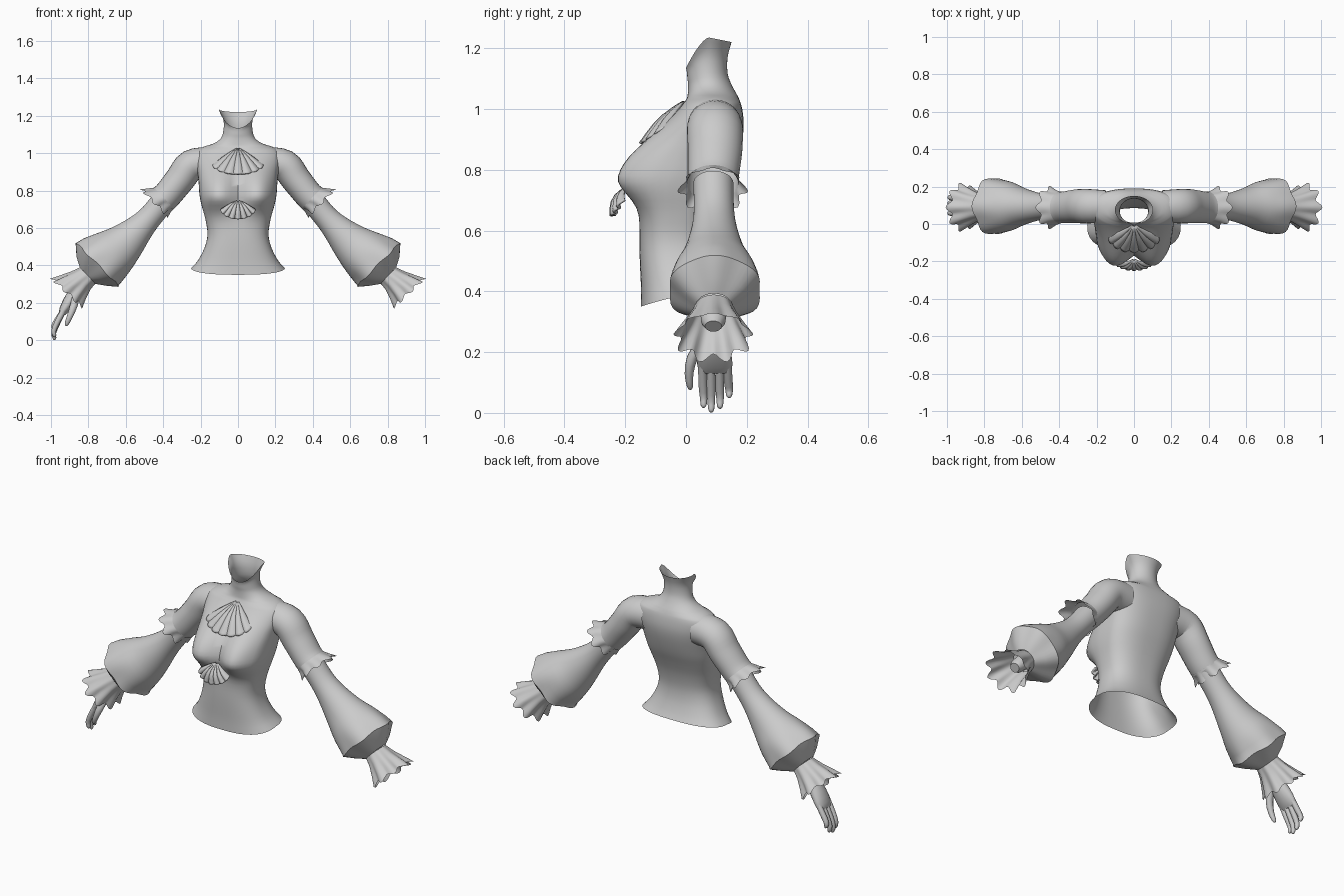
import bpy, bmesh, math
from mathutils import Vector

if "Cube" in bpy.data.objects:
    bpy.data.objects.remove(bpy.data.objects["Cube"])

mat = bpy.data.materials.new("plain_grey")
mat.diffuse_color = (0.6, 0.6, 0.6, 1)
mat.use_nodes = True
mat.node_tree.nodes["Principled BSDF"].inputs["Base Color"].default_value = mat.diffuse_color


def finish(name, bm, mirror=False, angle=50, solid=0):
    bmesh.ops.recalc_face_normals(bm, faces=bm.faces)
    me = bpy.data.meshes.new(name)
    bm.to_mesh(me)
    bm.free()
    me.materials.append(mat)
    ob = bpy.data.objects.new(name, me)
    bpy.context.collection.objects.link(ob)
    bpy.ops.object.select_all(action='DESELECT')
    ob.select_set(True)
    bpy.context.view_layer.objects.active = ob
    bpy.ops.object.shade_smooth_by_angle(angle=math.radians(angle))
    if solid:
        m = ob.modifiers.new("thickness", 'SOLIDIFY')
        m.thickness = solid
        m.offset = 0
    if mirror:
        m = ob.modifiers.new("mirror", 'MIRROR')
        m.use_mirror_merge = False
    return ob


def smooth_rows(rows, n):
    """Catmull-Rom interpolation of profile rows, n steps per span."""
    out = []
    for i in range(len(rows) - 1):
        p0, p1, p2, p3 = (rows[max(0, min(len(rows) - 1, i + k))] for k in (-1, 0, 1, 2))
        for s in range(n):
            t = s / n
            out.append([0.5 * (2 * b + (c - a) * t + (2 * a - 5 * b + 4 * c - d) * t * t
                               + (3 * b - a - 3 * c + d) * t ** 3)
                        for a, b, c, d in zip(p0, p1, p2, p3)])
    out.append(list(rows[-1]))
    return out


def loft(bm, rings, closed=True, cap_start=False, cap_end=False):
    vs = [[bm.verts.new(p) for p in r] for r in rings]
    n = len(vs[0])
    for a, b in zip(vs, vs[1:]):
        for i in range(n if closed else n - 1):
            j = (i + 1) % n
            bm.faces.new((a[i], a[j], b[j], b[i]))
    if cap_start:
        bm.faces.new(vs[0][::-1])
    if cap_end:
        bm.faces.new(vs[-1])


def tube(bm, rows, n=20, side=1, axis=None, waves=0, caps=(False, False)):
    """Rows are x, z, in-plane radius, depth radius, y, ruffle height."""
    rings = []
    for i, r in enumerate(rows):
        x, z, rn, ry, y, ruf = (list(r) + [0])[:6]
        a, b = rows[max(0, i - 1)], rows[min(len(rows) - 1, i + 1)]
        t = Vector(axis) if axis else Vector((b[0] - a[0], 0, b[1] - a[1]))
        t.normalize()
        nrm = Vector((-t.z, 0, t.x))
        ring = []
        for k in range(n):
            th = 2 * math.pi * k / n
            w = ruf * math.cos(waves * th)
            p = (Vector((x, y, z)) + nrm * (rn + w) * math.cos(th)
                 + Vector((0, 1, 0)) * (ry + w) * math.sin(th) + t * w * 0.7)
            p.x *= side
            ring.append(p)
        rings.append(ring)
    loft(bm, rings, True, *caps)


# Bodice and neck: z, half width, front y, back y, front dip
profile = [
    (.385, .25, -.148, .13, .035), (.43, .212, -.148, .11, .02), (.50, .177, -.152, .09, 0),
    (.57, .163, -.153, .085, 0), (.65, .175, -.150, .10, 0), (.72, .192, -.140, .125, 0),
    (.78, .202, -.125, .150, 0), (.84, .207, -.105, .17, 0), (.90, .215, -.075, .185, 0),
    (.95, .225, -.045, .19, 0), (1.0, .225, -.012, .185, 0), (1.032, .19, .005, .175, 0),
    (1.052, .13, .008, .165, 0), (1.08, .092, .008, .15, 0), (1.12, .078, .005, .137, .02),
    (1.18, .078, .003, .137, .06), (1.235, .102, 0, .15, .10)]
rings = []
for z, hw, yf, yb, dip in smooth_rows(profile, 3):
    ring = []
    q = .78 if z < 1.03 else 1
    for k in range(56):
        th = 2 * math.pi * k / 56
        c, s = math.cos(th), math.sin(th)
        x = hw * math.copysign(abs(c) ** q, c)
        y = (yf + yb) / 2 + (yb - yf) / 2 * math.copysign(abs(s) ** q, s)
        front = max(0, -s)
        if s < 0:  # bust fullness
            dz = (z - .78) / (.11 if z > .78 else .06)
            dx = (abs(x) - .105) / .075
            bump = math.exp(-(dz * dz + dx * dx) / 2)
            y -= .108 * bump * min(1, front * 2.5)
            x *= 1 + .06 * bump
        if z < .5:
            zz = z - dip * front + dip * .4 * max(0, s)
        else:
            zz = z - dip * front ** 1.5 - dip * .15 * max(0, s)
        ring.append((x, y, zz))
    rings.append(ring)
bm = bmesh.new()
loft(bm, rings)
finish("bodice", bm, angle=60)

# Upper sleeves
bm = bmesh.new()
tube(bm, smooth_rows([(.15, .948, .085, .085, .095), (.25, .935, .084, .092, .095),
                      (.31, .86, .080, .09, .095), (.37, .785, .077, .085, .09),
                      (.40, .755, .078, .084, .088)], 4), n=28)
finish("upper_sleeve", bm, mirror=True, angle=60)

# Elbow frills
AX = (.71, 0, -.70)
bm = bmesh.new()
tube(bm, [(.395, .76, .078, .084, .088, 0), (.42, .75, .085, .09, .088, .004),
          (.447, .735, .096, .105, .088, .011)], n=64, axis=AX, waves=8)
finish("elbow_frill", bm, mirror=True)

# Bell-shaped lower sleeves, gathered at the wrist
bm = bmesh.new()
bell = smooth_rows([(.39, .755, .066, .066, .09, 0), (.46, .67, .064, .066, .092, 0),
                    (.52, .605, .076, .075, .093, 0), (.60, .525, .107, .10, .094, 0),
                    (.67, .465, .135, .132, .095, .001), (.75, .405, .158, .153, .095, .006)], 3)
tube(bm, bell + [(.78, .37, .11, .105, .094, .003), (.805, .347, .062, .062, .092, 0)],
     n=48, waves=6)
finish("bell_sleeve", bm, mirror=True, angle=45)

# Wrist frills
WX = (.68, 0, -.73)
bm = bmesh.new()
tube(bm, [(.803, .348, .06, .062, .092, 0), (.84, .318, .07, .077, .091, .003),
          (.88, .283, .09, .10, .09, .008), (.912, .252, .108, .12, .09, .013)],
     n=72, axis=WX, waves=9)
finish("wrist_frill", bm, mirror=True)

# Closed wrist stubs inside the frills
bm = bmesh.new()
tube(bm, [(.80, .35, .042, .045, .09), (.85, .30, .036, .04, .09), (.865, .285, .025, .028, .09)],
     n=16, caps=(False, True))
finish("wrist", bm, mirror=True)

# Hand on one side only
bm = bmesh.new()
tube(bm, smooth_rows([(.83, .32, .03, .036, .09), (.865, .265, .034, .042, .09),
                      (.90, .21, .034, .054, .092), (.932, .16, .025, .058, .095),
                      (.945, .135, .014, .052, .095)], 2), n=16, side=-1, caps=(True, True))
for y0, y1, tip in ((.053, .058, .018), (.082, .083, .003), (.110, .112, .015), (.136, .142, .05)):
    L = .15 - tip
    tube(bm, smooth_rows([(.93, .165, .015, .014, y0), (.967, tip + L * .58, .015, .015, (y0 + y1) / 2),
                          (.985, tip + L * .25, .013, .013, y1), (.981, tip + .008, .010, .010, y1),
                          (.978, tip, .004, .004, y1)], 2), n=10, side=-1, caps=(True, True))
tube(bm, smooth_rows([(.862, .25, .02, .02, .06), (.878, .185, .02, .019, .022),
                      (.898, .13, .016, .015, .010), (.915, .09, .012, .011, .013),
                      (.919, .077, .005, .005, .014)], 2), n=10, side=-1, caps=(True, True))
finish("hand", bm, angle=60)


def shell(name, apex, half, edge, low, ribs, ridge, bulge):
    """Ribbed fan; edge and low are (y, z) of the rim at its side and middle."""
    bm = bmesh.new()
    rows = []
    for v in (.06, .2, .4, .6, .8, .93, 1.0):
        row = []
        for i in range(ribs * 6 + 1):
            u = -1 + 2 * i / (ribs * 6)
            m = math.cos(u * math.pi / 2) ** .8 if abs(u) < 1 else 0
            rim = Vector((half * math.sin(u * 1.3) / math.sin(1.3),
                          edge[0] + (low[0] - edge[0]) * m, edge[1] + (low[1] - edge[1]) * m))
            p = Vector(apex).lerp(rim, v)
            w = ridge * v * abs(math.sin(ribs * math.pi * (u + 1) / 2))
            lift = w + bulge * math.sin(math.pi * min(v, .97)) * (.4 + .6 * m)
            row.append(p + Vector((u * .3, -.8, .45 - .5 * v)) * lift)
        rows.append(row)
    loft(bm, rows, closed=False)
    finish(name, bm, angle=40, solid=.008)


# Shell ornaments on the chest and below the bust
shell("chest_shell", (0, .0, 1.028), .135, (-.06, .94), (-.138, .888), 7, .016, .02)
shell("bust_shell", (0, -.185, .745), .09, (-.20, .70), (-.232, .648), 7, .018, .03)
